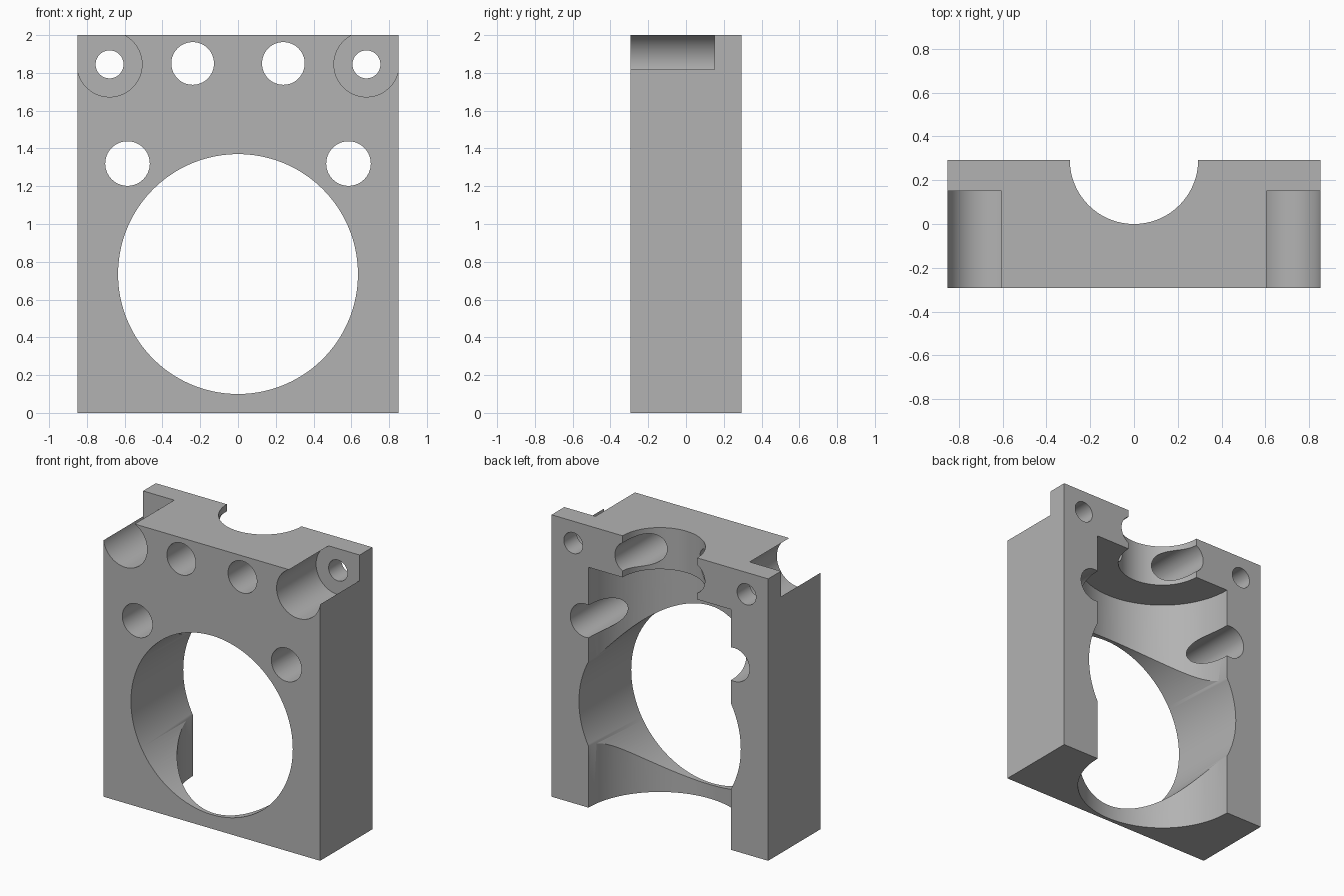
import bpy, bmesh
from math import sin, cos, radians
from mathutils import Vector

if "Cube" in bpy.data.objects:
    bpy.data.objects.remove(bpy.data.objects["Cube"], do_unlink=True)

W, D, H = 0.85, 0.293, 2.0      # half width, half depth, height
OUT = 0.1                       # overshoot of cutters


def arc(cx, cy, r, start=0, end=360, n=96):
    """Points on an arc; a full circle leaves out the repeated end point."""
    count = n if abs(end - start) == 360 else n + 1
    angles = [radians(start + (end - start) * i / n) for i in range(count)]
    return [(cx + r * cos(a), cy + r * sin(a)) for a in angles]


def prism(name, points, axis, low, high):
    """Extrude a flat profile along y (points are x, z) or z (points are x, y)."""
    def place(u, v, t):
        return (u, t, v) if axis == "y" else (u, v, t)
    bm = bmesh.new()
    face = bm.faces.new([bm.verts.new(place(u, v, low)) for u, v in points])
    grown = bmesh.ops.extrude_face_region(bm, geom=[face])["geom"]
    top = [g for g in grown if isinstance(g, bmesh.types.BMVert)]
    shift = Vector(place(0, 0, high - low))
    bmesh.ops.translate(bm, verts=top, vec=shift)
    bmesh.ops.recalc_face_normals(bm, faces=bm.faces)
    mesh = bpy.data.meshes.new(name)
    bm.to_mesh(mesh)
    bm.free()
    obj = bpy.data.objects.new(name, mesh)
    bpy.context.collection.objects.link(obj)
    return obj


# Main block
block = prism("bearing_block", [(-W, 0), (W, 0), (W, H), (-W, H)], "y", -D, D)
cutters = []

# Large bore through the front
front, back = -D - OUT, D + OUT
cutters.append(prism("main_bore_cutter", arc(0, 0.735, 0.635, n=160), "y", front, back))

# Upright round recess in the back, narrower at the top
cutters.append(prism("back_recess_cutter", arc(0, D, 0.56, n=128), "z", -OUT, 1.705))
cutters.append(prism("top_recess_cutter", arc(0, D, D), "z", 1.6, H + OUT))

for side in (-1, 1):
    # Round through holes
    for name, x, z, r in (("top_hole", 0.24, 1.85, 0.113),
                          ("middle_hole", 0.585, 1.32, 0.118),
                          ("bolt_hole", 0.68, 1.845, 0.074)):
        cutters.append(prism(name + "_cutter", arc(side * x, z, r, n=64), "y", front, back))

    # Open corner pocket around each bolt hole
    pocket = arc(0.68, 1.845, 0.172, 0, -245)
    pocket += [(pocket[-1][0], H + OUT), (W + OUT, H + OUT), (W + OUT, 1.845)]
    pocket = [(side * x, z) for x, z in pocket]
    cutters.append(prism("corner_pocket_cutter", pocket, "y", front, 0.15))

# Cut everything out of the block
bpy.ops.object.select_all(action="DESELECT")
block.select_set(True)
bpy.context.view_layer.objects.active = block
for cutter in cutters:
    cut = block.modifiers.new(cutter.name, "BOOLEAN")
    cut.operation = "DIFFERENCE"
    cut.solver = "EXACT"
    cut.object = cutter
    bpy.ops.object.modifier_apply(modifier=cut.name)
    bpy.data.objects.remove(cutter, do_unlink=True)

# Plain grey finish
grey = bpy.data.materials.new("plain_grey")
colour = (0.45, 0.45, 0.45, 1)
grey.use_nodes = True
grey.diffuse_color = colour
grey.node_tree.nodes["Principled BSDF"].inputs["Base Color"].default_value = colour
block.data.materials.clear()
block.data.materials.append(grey)
bpy.ops.object.shade_smooth_by_angle(angle=radians(30))
